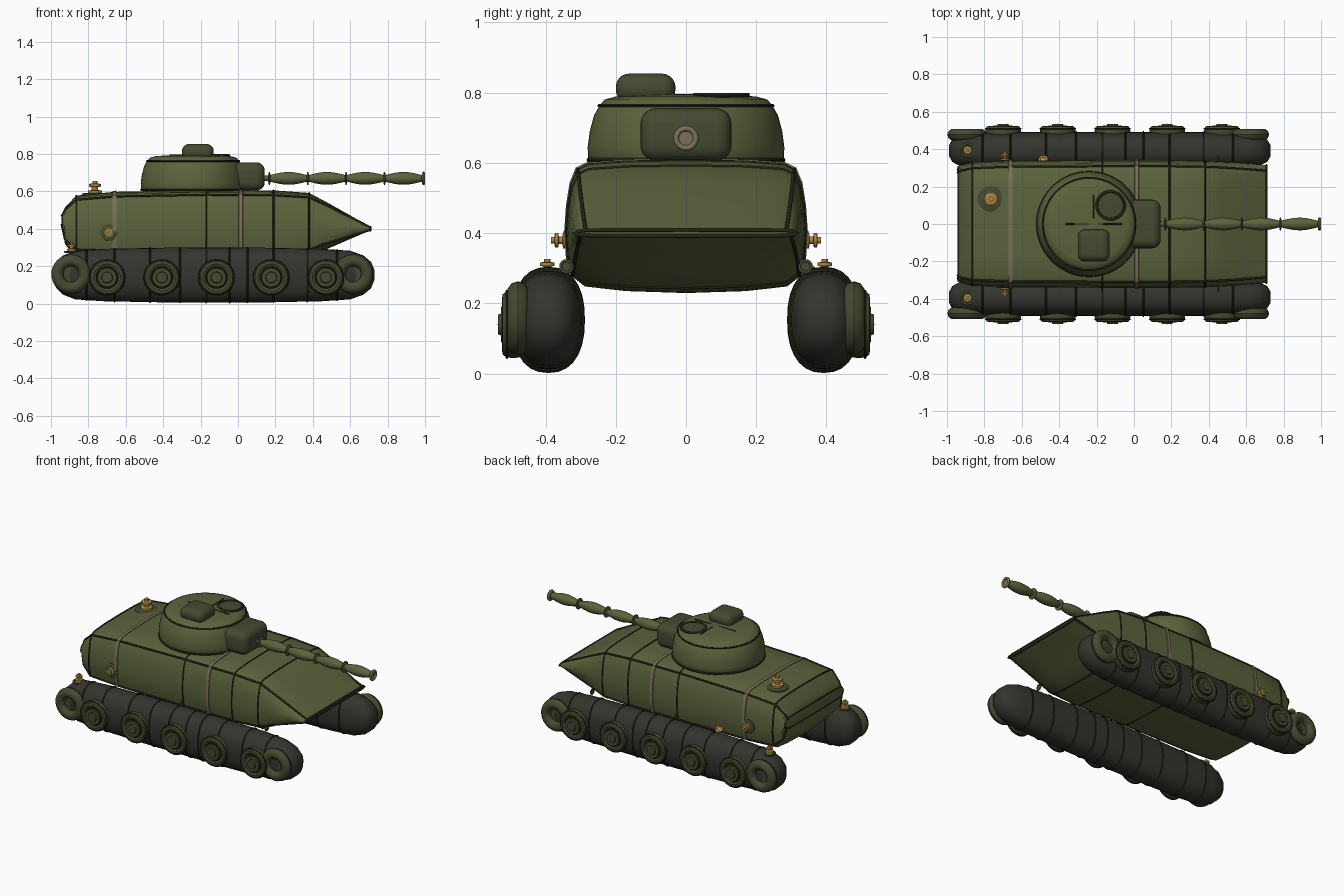
import bpy, bmesh, math
from mathutils import Vector, Matrix

old = bpy.data.objects.get("Cube")
if old:
    bpy.data.objects.remove(old, do_unlink=True)


def material(name, r, g, b):
    m = bpy.data.materials.new(name)
    m.use_nodes = True
    m.diffuse_color = (r, g, b, 1)
    node = m.node_tree.nodes["Principled BSDF"]
    node.inputs["Base Color"].default_value = (r, g, b, 1)
    node.inputs["Roughness"].default_value = 0.8
    return m


OLIVE = material("olive fabric", 0.105, 0.125, 0.045)
DARK_OLIVE = material("dark olive fabric", 0.058, 0.068, 0.03)
SEAM = material("seam", 0.016, 0.02, 0.008)
RUBBER = material("track charcoal", 0.034, 0.034, 0.028)
STRAP = material("strap tan", 0.20, 0.165, 0.095)
BRASS = material("brass", 0.42, 0.26, 0.06)


def finish(name, bm, mat, angle=40):
    bmesh.ops.recalc_face_normals(bm, faces=bm.faces[:])
    mesh = bpy.data.meshes.new(name)
    bm.to_mesh(mesh)
    bm.free()
    mesh.materials.append(mat)
    ob = bpy.data.objects.new(name, mesh)
    bpy.context.collection.objects.link(ob)
    bpy.ops.object.select_all(action='DESELECT')
    ob.select_set(True)
    bpy.context.view_layer.objects.active = ob
    bpy.ops.object.shade_smooth_by_angle(angle=math.radians(angle))
    return ob


def loft(name, rings, mat, closed=True, caps=True, angle=40):
    bm = bmesh.new()
    rows = [[bm.verts.new(p) for p in ring] for ring in rings]
    n = len(rows[0])
    for a, b in zip(rows, rows[1:]):
        for i in range(n if closed else n - 1):
            j = (i + 1) % n
            bm.faces.new((a[i], a[j], b[j], b[i]))
    if caps:
        bm.faces.new(rows[0])
        bm.faces.new(rows[-1])
    return finish(name, bm, mat, angle)


def lathe(name, profile, mat, loc, axis=(0, 0, 1), scale=1, sides=32):
    """Revolve (radius, height) points about an axis through loc."""
    turn = Vector(axis).to_track_quat('Z', 'Y').to_matrix()
    rings = []
    for r, h in profile:
        r = max(r, 0.0005)
        rings.append([Vector(loc) + turn @ (Vector((
            r * math.cos(math.tau * i / sides), r * math.sin(math.tau * i / sides), h)) * scale)
            for i in range(sides)])
    return loft(name, rings, mat)


def torus(name, big, small, mat, loc, axis=(0, 0, 1), sides=32):
    prof = [(big + small * math.cos(math.tau * k / 10), small * math.sin(math.tau * k / 10))
            for k in range(11)]
    ob = lathe(name, prof, mat, loc, axis, 1, sides)
    return ob


def tube(name, pts, radius, mat, cyclic=False):
    cu = bpy.data.curves.new(name, 'CURVE')
    cu.dimensions = '3D'
    cu.bevel_depth = radius
    cu.bevel_resolution = 1
    sp = cu.splines.new('POLY')
    sp.points.add(len(pts) - 1)
    for p, co in zip(sp.points, pts):
        p.co = (*co, 1)
    sp.use_cyclic_u = cyclic
    cu.materials.append(mat)
    ob = bpy.data.objects.new(name, cu)
    bpy.context.collection.objects.link(ob)
    return ob


def soft_box(name, lo, hi, bevel, mat):
    lo, hi = Vector(lo), Vector(hi)
    bm = bmesh.new()
    size = hi - lo
    bmesh.ops.create_cube(bm, size=1, matrix=Matrix.Translation((lo + hi) / 2)
                          @ Matrix.Diagonal((*size, 1)))
    bmesh.ops.bevel(bm, geom=bm.edges[:], offset=bevel, segments=5, profile=0.5, affect='EDGES')
    return finish(name, bm, mat, 60)


# Hull: stations (x, half width, top, bottom) and a normalised half section
STATIONS = [(-0.943, 0.305, 0.47, 0.42), (-0.925, 0.315, 0.515, 0.32), (-0.865, 0.33, 0.578, 0.25),
            (-0.66, 0.338, 0.598, 0.24), (-0.17, 0.341, 0.608, 0.237), (0.19, 0.341, 0.606, 0.237),
            (0.38, 0.338, 0.592, 0.247), (0.47, 0.334, 0.545, 0.292), (0.60, 0.325, 0.472, 0.347),
            (0.71, 0.315, 0.408, 0.393)]
HALF = [(0, 1), (0.5, 0.992), (0.82, 0.97), (0.905, 0.93), (0.955, 0.82), (0.985, 0.65), (1, 0.45),
        (0.985, 0.25), (0.95, 0.12), (0.84, 0.04), (0.5, 0.005), (0, -0.01)]


def station(x):
    for a, b in zip(STATIONS, STATIONS[1:]):
        if x <= b[0]:
            t = (x - a[0]) / (b[0] - a[0])
            return [u + (v - u) * t for u, v in zip(a[1:], b[1:])]
    return STATIONS[-1][1:]


def section(x, grow=0.0):
    w, top, bottom = station(x)
    half = [(u * (w + grow), bottom - grow + v * (top - bottom + 2 * grow)) for u, v in HALF]
    return [(x, y, z) for y, z in half] + [(x, -y, z) for y, z in half[-2:0:-1]]


def over_top(ring, last=8):
    return ring[-last:] + ring[:last + 1]


loft("hull", [section(s[0]) for s in STATIONS], OLIVE, angle=28)

# Hull seams
for x in (-0.17, 0.19, 0.38):
    tube("hull_cross_seam", section(x), 0.0045, SEAM, True)
tube("nose_seam", section(0.708), 0.006, SEAM, True)
tube("rear_seam", section(-0.94), 0.004, SEAM, True)
tube("rear_top_seam", over_top(section(-0.865)), 0.005, SEAM)
for index in (3, 8):
    for side in (1, -1):
        tube("hull_edge_seam", [section(s[0])[index * side] for s in STATIONS], 0.006, SEAM)

# Straps over the hull
for x in (-0.66, 0.015):
    loft("hull_strap", [over_top(section(x - 0.011, 0.002)), over_top(section(x - 0.01, 0.006)),
                        over_top(section(x + 0.01, 0.006)), over_top(section(x + 0.011, 0.002))],
         STRAP, closed=False, caps=False)

# Turret
TX = -0.24
lathe("turret", [(0.265, 0.59), (0.279, 0.615), (0.28, 0.645), (0.274, 0.69), (0.262, 0.735),
                 (0.247, 0.762), (0.232, 0.78), (0.2, 0.789), (0.12, 0.794), (0, 0.796)],
      OLIVE, (TX, 0, 0), sides=56)
torus("turret_top_seam", 0.247, 0.005, SEAM, (TX, 0, 0.763), sides=56)
torus("turret_base_seam", 0.276, 0.007, SEAM, (TX, 0, 0.608), sides=56)
soft_box("turret_box", (-0.30, -0.2, 0.77), (-0.13, -0.03, 0.854), 0.038, DARK_OLIVE)
torus("hatch_ring", 0.075, 0.007, SEAM, (-0.125, 0.10, 0.793))
lathe("hatch_lid", [(0.07, 0), (0.066, 0.008), (0, 0.009)], DARK_OLIVE, (-0.125, 0.10, 0.788))
for a, b in (((-0.365, 0), (-0.24, 0)), ((-0.19, 0), (-0.065, 0)), ((-0.215, 0.03), (-0.215, 0.155))):
    tube("turret_slit", [(*a, 0.793), (*b, 0.793)], 0.005, SEAM)

# Mantlet and segmented gun barrel
soft_box("mantlet", (-0.04, -0.13, 0.605), (0.143, 0.13, 0.756), 0.045, DARK_OLIVE)
START, STEP = 0.168, 0.205
barrel = [(0.014, 0.13), (0.014, 0.16)]
for k in range(4):
    x0 = START + STEP * k
    barrel += [(0.035, x0 - 0.003), (0.035, x0 + 0.003), (0.018, x0 + 0.006)]
    barrel += [(0.018 + 0.016 * math.sin(math.pi * t / 8), x0 + 0.006 + (STEP - 0.012) * t / 8)
               for t in range(1, 9)]
barrel += [(0.03, 0.986), (0.03, 0.992), (0, 0.992)]
lathe("gun_barrel", barrel, OLIVE, (0, 0, 0.67), (1, 0, 0), sides=24)
torus("muzzle_ring", 0.028, 0.008, STRAP, (0.992, 0, 0.67), (1, 0, 0), 24)

# Tracks: stations (x, half height, half width)
TRACK = [(-0.988, 0.025, 0.03), (-0.972, 0.07, 0.06), (-0.935, 0.105, 0.08), (-0.87, 0.13, 0.092),
         (-0.72, 0.14, 0.098), (-0.4, 0.146, 0.1), (-0.12, 0.147, 0.1), (0.15, 0.146, 0.1),
         (0.45, 0.14, 0.098), (0.60, 0.13, 0.092), (0.67, 0.105, 0.08), (0.712, 0.07, 0.06),
         (0.73, 0.025, 0.03)]
TRACK_SEAMS = (-0.81, -0.66, -0.47, -0.31, -0.17, -0.045, 0.05, 0.19, 0.37, 0.53)
WHEEL = [(0.08, 0.45), (0.094, 0.475), (0.096, 0.495), (0.092, 0.514), (0.086, 0.522), (0.072, 0.524),
         (0.06, 0.516), (0.053, 0.516), (0.05, 0.527), (0.031, 0.527), (0.028, 0.535), (0, 0.536)]
VALVE = [(0.024, -0.01), (0.024, 0.008), (0.011, 0.01), (0.011, 0.02), (0.021, 0.022),
         (0.021, 0.031), (0.009, 0.033), (0.009, 0.042), (0, 0.042)]


def track_ring(x, h, w, side):
    ring = []
    for i in range(28):
        c, s = math.cos(math.tau * i / 28), math.sin(math.tau * i / 28)
        ring.append((x, side * 0.392 + w * math.copysign(abs(c) ** 0.85, c),
                     0.153 + h * math.copysign(abs(s) ** 0.85, s)))
    return ring


def track_size(x):
    for a, b in zip(TRACK, TRACK[1:]):
        if x <= b[0]:
            t = (x - a[0]) / (b[0] - a[0])
            return [u + (v - u) * t for u, v in zip(a[1:], b[1:])]


for side, label in ((1, "left"), (-1, "right")):
    out = (0, side, 0)
    loft(label + "_track", [track_ring(*s, side) for s in TRACK], RUBBER, angle=60)
    for x in TRACK_SEAMS:
        tube(label + "_track_seam", track_ring(x, *track_size(x), side), 0.005, SEAM, True)
    for k in range(5):
        x = -0.70 + 0.2925 * k
        lathe(label + "_road_wheel", WHEEL, DARK_OLIVE, (x, 0, 0.14), out)
        torus(label + "_wheel_seam", 0.094, 0.004, SEAM, (x, side * 0.51, 0.14), out)
        torus(label + "_hub_seam", 0.056, 0.004, SEAM, (x, side * 0.517, 0.14), out)
    for x in (-0.893, 0.617):
        torus(label + "_end_wheel", 0.073, 0.032, DARK_OLIVE, (x, side * 0.478, 0.158), out)

    # Air valves and tie rings on each side
    lathe(label + "_side_valve", VALVE, BRASS, (-0.69, side * 0.342, 0.38), out, sides=16)
    lathe(label + "_side_valve_patch", [(0.046, -0.015), (0.046, 0.002), (0.04, 0.005), (0, 0.005)],
          DARK_OLIVE, (-0.69, side * 0.338, 0.38), out)
    lathe(label + "_track_valve", VALVE, BRASS, (-0.89, side * 0.395, 0.285), sides=16)
    torus(label + "_track_valve_patch", 0.034, 0.006, DARK_OLIVE, (-0.89, side * 0.395, 0.276))
    for x in (-0.17, 0.45):
        torus(label + "_tie_ring", 0.017, 0.004, DARK_OLIVE, (x, side * 0.34, 0.305), (1, 0, 0), 16)

torus("brass_tie_ring", 0.02, 0.006, BRASS, (-0.485, 0.345, 0.31), (0, 0.6, 1), 16)
lathe("top_valve_patch", [(0.07, -0.02), (0.07, 0.004), (0.06, 0.008), (0, 0.008)],
      DARK_OLIVE, (-0.765, 0.135, 0.583))
lathe("top_valve", VALVE, BRASS, (-0.765, 0.135, 0.592), scale=1.55, sides=20)
